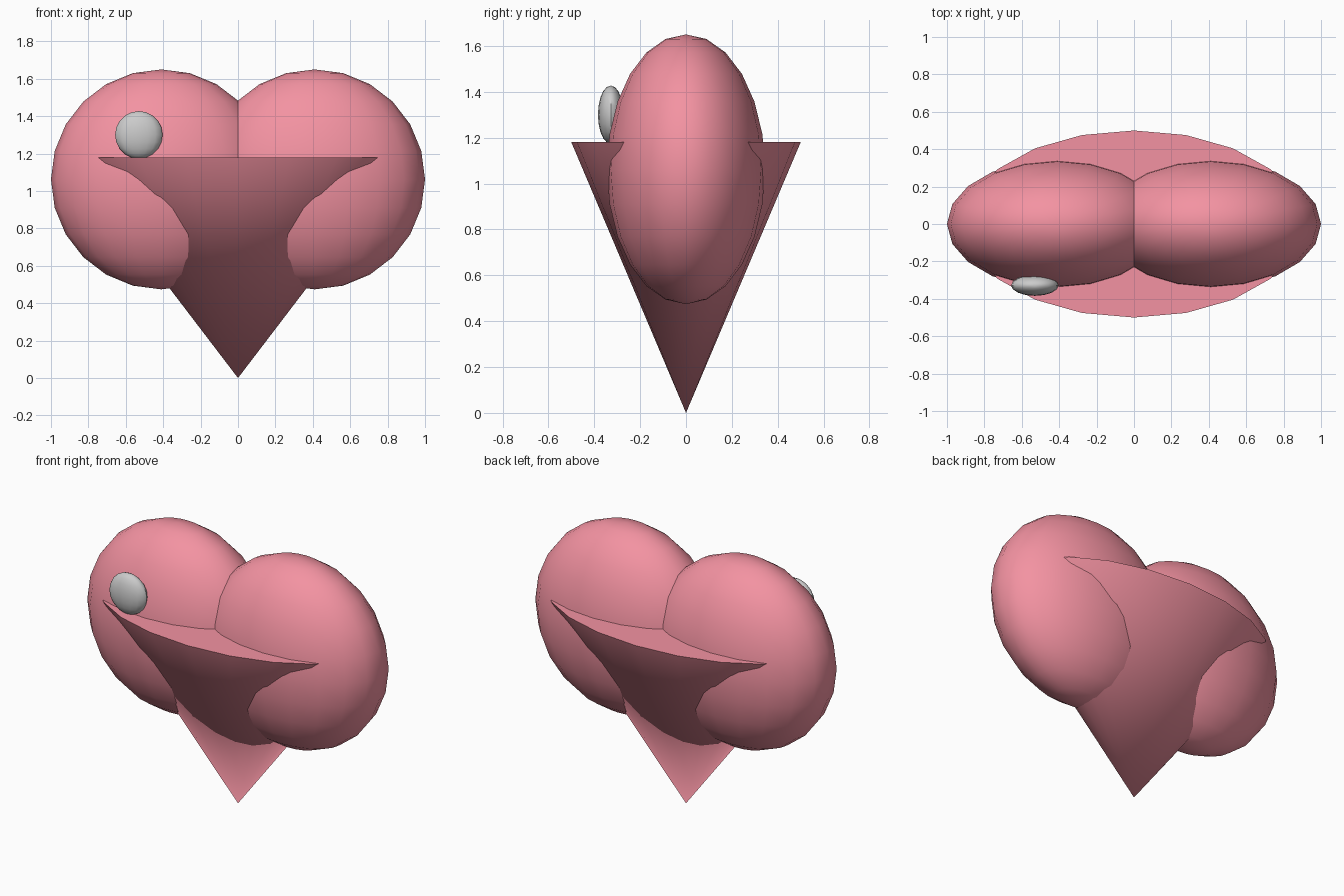
import bpy
import math

if "Cube" in bpy.data.objects:
    bpy.data.objects.remove(bpy.data.objects["Cube"])

pink = bpy.data.materials.new("pink")
pink.diffuse_color = (0.9, 0.29, 0.36, 1)
pink.use_nodes = True
pink.node_tree.nodes["Principled BSDF"].inputs["Base Color"].default_value = pink.diffuse_color


def finish(name, scale, material=None):
    ob = bpy.context.object
    ob.name = name
    ob.scale = scale
    bpy.ops.object.transform_apply(location=False, rotation=False, scale=True)
    bpy.ops.object.shade_smooth_by_angle(angle=math.radians(40))
    if material:
        ob.data.materials.append(material)
    return ob


def ellipsoid(name, centre, radii, segments, rings, material=None):
    bpy.ops.mesh.primitive_uv_sphere_add(
        segments=segments, ring_count=rings, radius=1, location=centre)
    return finish(name, radii, material)


# Two rounded upper lobes
for side, sx in (("left", -1), ("right", 1)):
    ellipsoid(side + "_lobe", (sx * 0.41, 0, 1.062), (0.59, 0.345, 0.588),
              20, 12, pink)

# Flattened cone standing on its point
height = 1.18
bpy.ops.mesh.primitive_cone_add(vertices=20, radius1=0, radius2=1,
                                depth=height, location=(0, 0, height / 2))
finish("lower_point", (0.9, 0.5, 1), pink)

# Small shine spot on the front of the left lobe
ellipsoid("shine_spot", (-0.53, -0.328, 1.30), (0.127, 0.056, 0.127), 16, 10)
